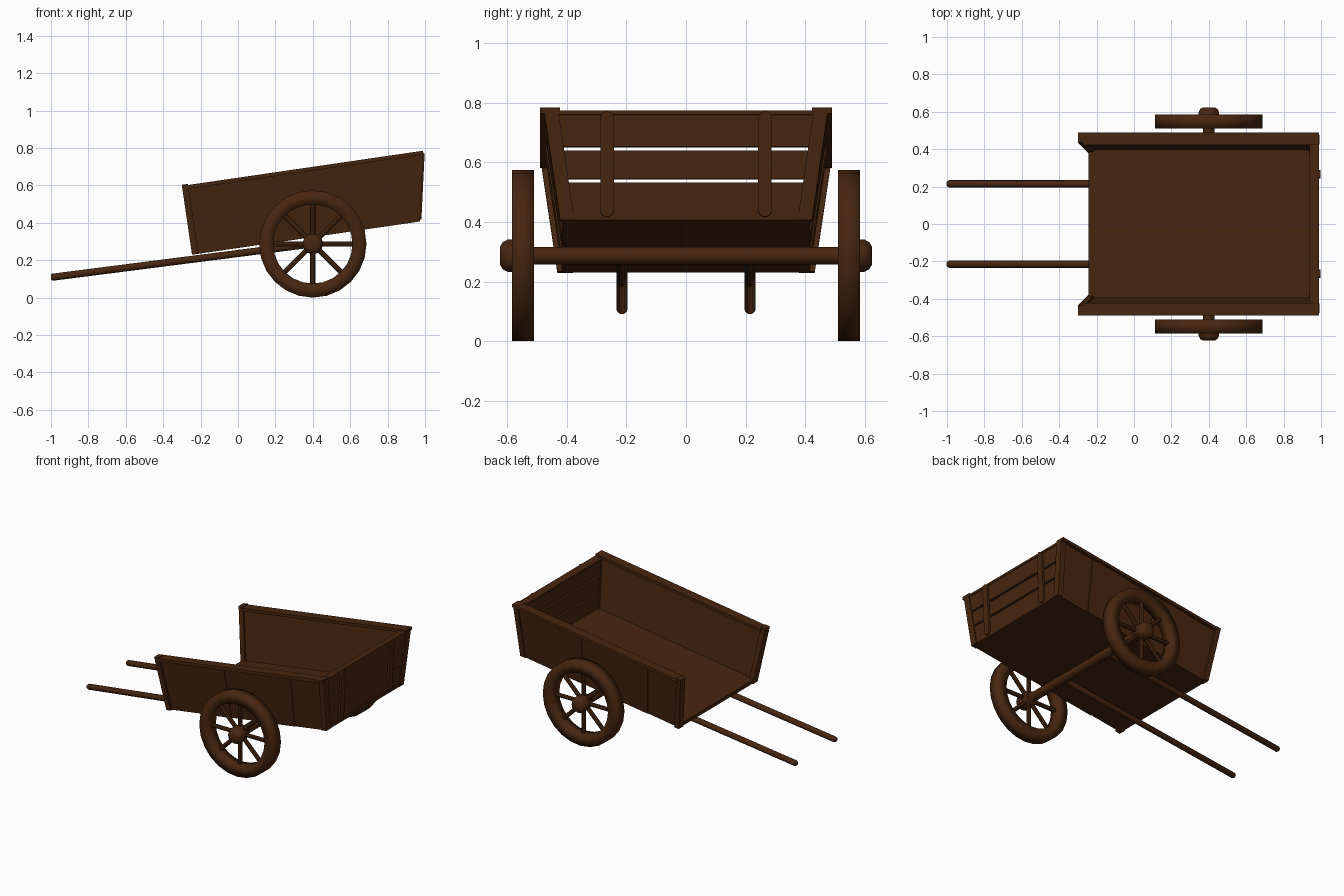
import bpy, bmesh, math
from mathutils import Matrix, Vector

cube = bpy.data.objects.get("Cube")
if cube:
    bpy.data.objects.remove(cube, do_unlink=True)

# Colour
wood = bpy.data.materials.new("dark_brown_wood")
wood.use_nodes = True
COLOUR = (0.064, 0.019, 0.005, 1)
wood.diffuse_color = COLOUR
wood.node_tree.nodes["Principled BSDF"].inputs["Base Color"].default_value = COLOUR

# Tilted frame of the cart bed: u along the bed, y across, w up from the floor
BED = Matrix.Translation((-0.24, 0, 0.23)) @ Matrix.Rotation(math.radians(-8.3), 4, 'Y')
HEIGHT = 0.372


def side_y(w):
    return 0.42 + 0.055 * w / HEIGHT


def tail_u(w):
    return 1.223 + 0.073 * w / HEIGHT


def finish(name, bm, matrix, smooth=None):
    bmesh.ops.recalc_face_normals(bm, faces=bm.faces)
    mesh = bpy.data.meshes.new(name)
    bm.to_mesh(mesh)
    bm.free()
    mesh.transform(matrix)
    mesh.materials.append(wood)
    if smooth is not None:
        mesh.shade_smooth()
        mesh.set_sharp_from_angle(angle=math.radians(smooth))
    obj = bpy.data.objects.new(name, mesh)
    bpy.context.collection.objects.link(obj)
    return obj


def skin(name, loops, matrix, closed=False, smooth=None):
    """Join matching loops of points; cap the ends unless closed."""
    bm = bmesh.new()
    rings = [[bm.verts.new(p) for p in loop] for loop in loops]
    pairs = list(zip(rings, rings[1:]))
    if closed:
        pairs.append((rings[-1], rings[0]))
    else:
        bm.faces.new(rings[0])
        bm.faces.new(rings[-1])
    for a, b in pairs:
        for i in range(len(a)):
            j = (i + 1) % len(a)
            bm.faces.new((a[i], a[j], b[j], b[i]))
    return finish(name, bm, matrix, smooth)


def block(name, w0, w1, u_range, y_range):
    """Board whose u and y limits depend on its height w."""
    loops = []
    for w in (w0, w1):
        (ua, ub), (ya, yb) = u_range(w), y_range(w)
        loops.append([(ua, ya, w), (ub, ya, w), (ub, yb, w), (ua, yb, w)])
    return skin(name, loops, BED)


def lathe(name, profile, matrix, sides, closed=False, smooth=40):
    """Revolve (height, radius) points about local z."""
    angles = [2 * math.pi * i / sides for i in range(sides)]
    loops = [[(r * math.cos(a), r * math.sin(a), h) for a in angles] for h, r in profile]
    return skin(name, loops, matrix, closed, smooth)


def rod(name, start, end, radius, sides=12, round_end=0):
    start, end = Vector(start), Vector(end)
    d = end - start
    matrix = Matrix.Translation(start) @ d.to_track_quat('Z', 'Y').to_matrix().to_4x4()
    profile = [(0, radius), (d.length - round_end, radius)]
    if round_end:
        profile.append((d.length, radius * 0.7))
    return lathe(name, profile, matrix, sides)


# Floor
block("floor", 0, 0.028, lambda w: (0, tail_u(w) - 0.01), lambda w: (-0.415, 0.415))

# Leaning side walls of upright planks, with end posts and a cap rail
PLANKS = 5
for s, label in ((1, "left"), (-1, "right")):
    for k in range(PLANKS):
        proud = 0.005 * (k % 2)
        block(f"{label}_side_plank_{k + 1}", 0, HEIGHT - 0.012,
              lambda w: (k / PLANKS * tail_u(w), (k + 1) / PLANKS * tail_u(w)),
              lambda w: (s * (side_y(w) - 0.028), s * (side_y(w) + proud - 0.005)))
    block(f"{label}_open_end_post", 0, HEIGHT + 0.006,
          lambda w: (-0.006, 0.028),
          lambda w: (s * (side_y(w) - 0.04), s * (side_y(w) + 0.012)))
    block(f"{label}_tail_post", 0, HEIGHT - 0.01,
          lambda w: (tail_u(w) - 0.035, tail_u(w) + 0.003),
          lambda w: (s * (side_y(w) - 0.045), s * (side_y(w) + 0.003)))
    block(f"{label}_cap_rail", HEIGHT - 0.02, HEIGHT,
          lambda w: (0.02, tail_u(w)), lambda w: (s * 0.423, s * 0.49))

# Tailboard: three slats with narrow gaps, bottom and top rails
for k, (w0, w1) in enumerate(((0, 0.125), (0.137, 0.231), (0.243, 0.36))):
    block(f"tailboard_slat_{k + 1}", w0, w1,
          lambda w: (tail_u(w) - 0.025, tail_u(w) - 0.004),
          lambda w: (-side_y(w) + 0.02, side_y(w) - 0.02))
block("tailboard_bottom_rail", 0, 0.024,
      lambda w: (tail_u(w) - 0.03, tail_u(w)), lambda w: (-0.4, 0.4))
block("tailboard_top_rail", 0.348, 0.362,
      lambda w: (tail_u(w) - 0.05, tail_u(w)), lambda w: (-0.43, 0.43))

# Round-ended battens on the tailboard
for s, label in ((1, "left"), (-1, "right")):
    outline = []
    for i in range(16):
        a = 2 * math.pi * (i + 0.5) / 16
        mid = 0.335 if math.sin(a) > 0 else 0.033
        outline.append((s * 0.265 + 0.023 * math.cos(a), mid + 0.023 * math.sin(a)))
    skin(f"{label}_tailboard_batten",
         [[(tail_u(w) + off, y, w) for y, w in outline] for off in (-0.01, 0.01)], BED)

# Axle and pulling shafts
AXLE_X, AXLE_Z = 0.4, 0.287
rod("axle", (AXLE_X, -0.6, AXLE_Z), (AXLE_X, 0.6, AXLE_Z), 0.03, 16)
for s, label in ((1, "left"), (-1, "right")):
    rod(f"{label}_shaft", (AXLE_X, s * 0.215, AXLE_Z), (-1, s * 0.215, 0.108), 0.019, 12, 0.01)

# Wheels: rim, spokes and hub
RADIUS, INNER, HALF, WHEEL_Y = 0.287, 0.212, 0.037, 0.548
for s, label in ((1, "left"), (-1, "right")):
    centre = Vector((AXLE_X, s * WHEEL_Y, AXLE_Z))
    outward = Matrix.Translation(centre) @ Matrix.Rotation(-s * math.pi / 2, 4, 'X')
    lathe(f"{label}_wheel_rim",
          [(-HALF, INNER), (-HALF, RADIUS), (HALF, RADIUS), (HALF, INNER)],
          outward, 24, closed=True, smooth=180)
    lathe(f"{label}_wheel_hub",
          [(-0.035, 0.045), (0.0, 0.055), (0.05, 0.055), (0.068, 0.045), (0.076, 0.03)],
          outward, 12, smooth=60)
    for k in range(8):
        a = k * math.pi / 4
        ray = Vector((math.cos(a), 0, math.sin(a)))
        rod(f"{label}_wheel_spoke_{k + 1}", centre + ray * 0.04, centre + ray * 0.225, 0.014, 8)
